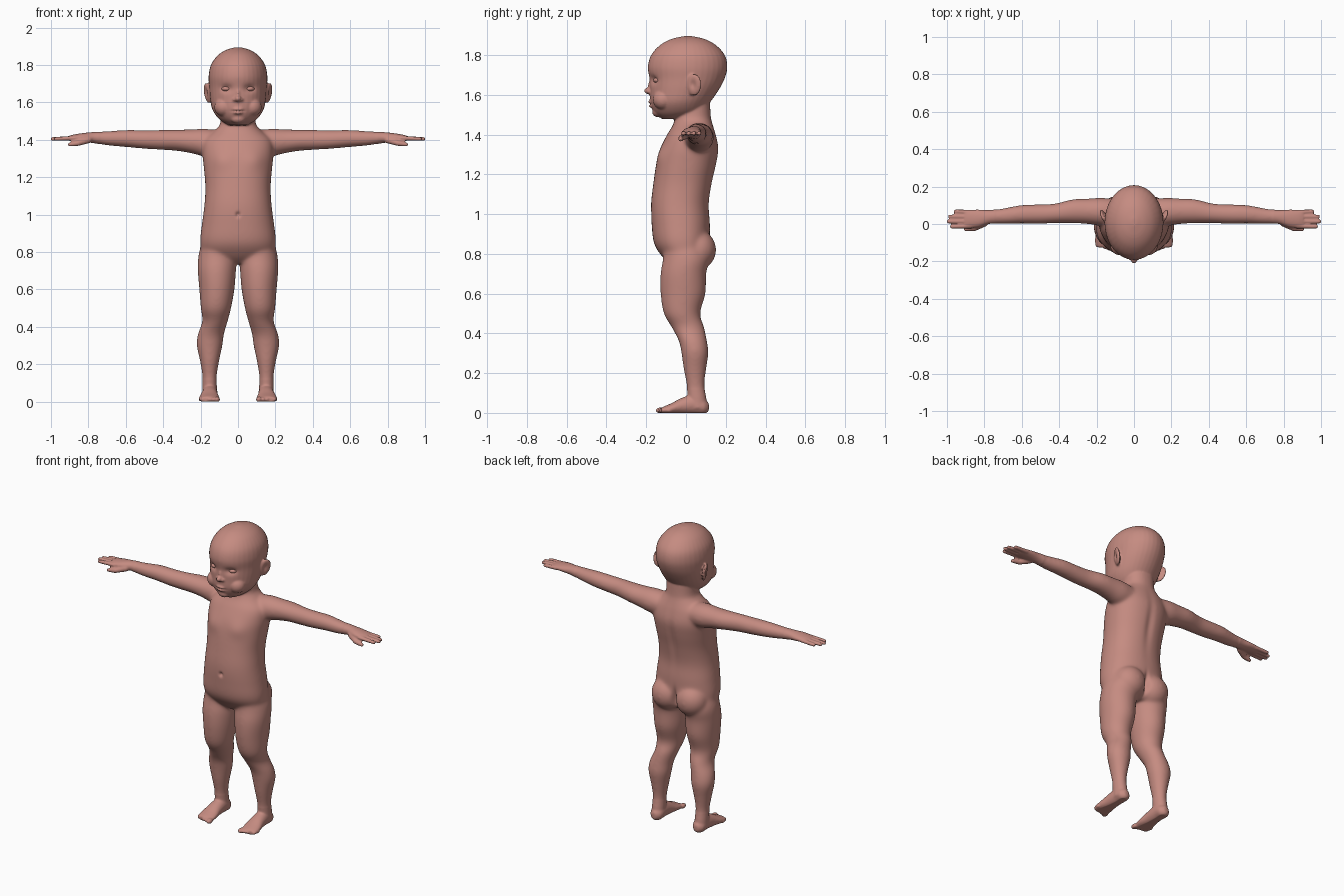
import bpy, bmesh, math
from mathutils import Vector, Matrix, Euler

cube = bpy.data.objects.get("Cube")
if cube:
    bpy.data.objects.remove(cube, do_unlink=True)

skin = bpy.data.materials.new("skin")
skin.use_nodes = True
skin_colour = (0.56, 0.26, 0.22, 1)
skin.diffuse_color = skin_colour
skin.node_tree.nodes["Principled BSDF"].inputs["Base Color"].default_value = skin_colour

bm = bmesh.new()
SIDES = (1, -1)


def catmull(p0, p1, p2, p3, t):
    """Smooth interpolation between two stations of a loft."""
    return [0.5 * (2 * b + (c - a) * t + (2 * a - 5 * b + 4 * c - d) * t * t
                   + (3 * b - a - 3 * c + d) * t ** 3)
            for a, b, c, d in zip(p0, p1, p2, p3)]


def loft(axis, stations, side=1, square=1.0, segments=36, steps=5):
    """Skin rounded rings; a station is (position, centre a, centre b, radius a, radius b)."""
    n = len(stations)
    path = []
    for i in range(n - 1):
        near = [stations[min(max(i + k, 0), n - 1)] for k in (-1, 0, 1, 2)]
        path += [catmull(*near, s / steps) for s in range(steps)]
    path.append(stations[-1])
    rings = []
    for pos, ca, cb, ra, rb in path:
        ring = []
        for k in range(segments):
            ang = math.tau * k / segments
            c, s = math.cos(ang), math.sin(ang)
            a = ca + ra * math.copysign(abs(c) ** square, c)
            b = cb + rb * math.copysign(abs(s) ** square, s)
            x, y, z = {"x": (pos, a, b), "y": (a, pos, b), "z": (a, b, pos)}[axis]
            ring.append(bm.verts.new((x * side, y, z)))
        rings.append(ring)
    for low, high in zip(rings, rings[1:]):
        for k in range(segments):
            j = (k + 1) % segments
            bm.faces.new((low[k], low[j], high[j], high[k]))
    bm.faces.new(rings[0])
    bm.faces.new(rings[-1])


def blob(centre, radii, turn=(0, 0, 0), target=None):
    """Ellipsoid."""
    matrix = Matrix.LocRotScale(Vector(centre), Euler(turn), Vector(radii))
    bmesh.ops.create_uvsphere(target or bm, u_segments=24, v_segments=16, radius=1, matrix=matrix)


def digit(start, end, r1, r2):
    """Tapered finger with round ends."""
    start, end = Vector(start), Vector(end)
    way = end - start
    matrix = Matrix.Translation((start + end) / 2) @ way.to_track_quat("Z", "Y").to_matrix().to_4x4()
    bmesh.ops.create_cone(bm, cap_ends=True, segments=16, radius1=r1, radius2=r2,
                          depth=way.length, matrix=matrix)
    blob(start, (r1,) * 3)
    blob(end, (r2,) * 3)


# Trunk and neck
loft("z", [(z, 0, y, rx, ry) for z, y, rx, ry in (
    (.74, 0, .10, .07), (.78, 0, .185, .115), (.85, -.02, .203, .14), (.95, -.026, .193, .147),
    (1.05, -.03, .18, .146), (1.15, -.017, .175, .148), (1.25, .002, .183, .152),
    (1.33, .018, .19, .147), (1.4, .028, .18, .123), (1.45, .035, .125, .1),
    (1.49, .035, .095, .09), (1.58, .035, .092, .085))], square=.9)

# Skull and jaw
loft("z", [(z, 0, y, rx, ry) for z, y, rx, ry in (
    (1.478, -.06, .05, .06), (1.51, -.04, .1, .12), (1.56, -.03, .136, .15),
    (1.62, -.01, .149, .172), (1.68, .005, .154, .189), (1.74, .008, .157, .2),
    (1.8, .01, .145, .185), (1.85, .01, .11, .14), (1.88, .01, .065, .085),
    (1.895, .01, .015, .02))])

# Chin, lips and nose
blob((0, -.14, 1.513), (.04, .03, .026))
blob((0, -.172, 1.563), (.032, .019, .01))
blob((0, -.17, 1.545), (.028, .018, .01))
blob((0, -.187, 1.62), (.018, .024, .017))
blob((0, -.172, 1.645), (.012, .02, .032))

for side in SIDES:
    # Cheek, nostril wing and ear
    blob((side * .075, -.115, 1.575), (.052, .052, .05))
    blob((side * .018, -.18, 1.614), (.011, .014, .01))
    blob((side * .162, .04, 1.65), (.013, .04, .056), (-.15, side * .15, -side * .4))

    # Buttock
    blob((side * .085, .06, .82), (.1, .092, .1))

    # Arm and palm
    loft("x", [
        (.08, .06, 1.385, .07, .06), (.17, .065, 1.385, .075, .074), (.25, .068, 1.392, .068, .064),
        (.33, .068, 1.398, .064, .057), (.42, .057, 1.4, .053, .053), (.5, .053, 1.402, .052, .05),
        (.6, .052, 1.407, .05, .046), (.7, .042, 1.408, .042, .038), (.77, .038, 1.412, .037, .03),
        (.83, .03, 1.412, .047, .024), (.88, .028, 1.41, .048, .018), (.905, .027, 1.408, .044, .013),
    ], side)

    # Fingers, from little to index, then thumb
    for y, tip in zip((.064, .039, .014, -.011), (.955, .985, .992, .975)):
        digit((side * .87, y, 1.409), (side * tip, y * 1.08 - .002, 1.405), .0125, .0105)
    digit((side * .8, .004, 1.4), (side * .855, -.024, 1.382), .019, .015)
    digit((side * .855, -.024, 1.382), (side * .9, -.028, 1.375), .015, .011)

    # Leg
    loft("z", [
        (.86, .1, -.01, .09, .1), (.78, .11, 0, .102, .115), (.7, .113, -.013, .102, .115),
        (.6, .113, -.015, .094, .113), (.5, .118, -.02, .081, .092), (.43, .123, .01, .068, .082),
        (.36, .145, .035, .07, .071), (.3, .152, .045, .069, .068), (.22, .152, .045, .052, .057),
        (.14, .152, .048, .039, .045), (.08, .152, .055, .039, .047), (.03, .152, .06, .04, .05),
    ], side)

    # Foot
    loft("y", [
        (.115, .15, .035, .015, .02), (.09, .15, .038, .038, .038), (.04, .15, .048, .041, .048),
        (-.02, .152, .04, .045, .04), (-.07, .154, .028, .053, .028), (-.11, .155, .02, .053, .019),
        (-.125, .155, .018, .045, .014),
    ], side)

    # Toes, big toe on the inner side
    for i in range(5):
        r = .016 if i == 0 else .0125 - .0005 * i
        blob((side * (.112 + .022 * i), -.127 + .005 * i * i / 2, .018), (r, r * 1.6, r))

bmesh.ops.recalc_face_normals(bm, faces=bm.faces)
mesh = bpy.data.meshes.new("body")
bm.to_mesh(mesh)
bm.free()
body = bpy.data.objects.new("body", mesh)
bpy.context.collection.objects.link(body)

# Fuse all parts into one continuous skin
fuse = body.modifiers.new("fuse", "REMESH")
fuse.mode = "VOXEL"
fuse.voxel_size = .0058
soften = body.modifiers.new("soften", "SMOOTH")
soften.factor = .5
soften.iterations = 4
bpy.context.view_layer.update()
fused = bpy.data.meshes.new_from_object(body.evaluated_get(bpy.context.evaluated_depsgraph_get()))
body.modifiers.clear()
body.data = fused

bm = bmesh.new()
bm.from_mesh(fused)

# Blend the joins of trunk and limbs, leaving face, hands and feet crisp
plain = [v for v in bm.verts if abs(v.co.x) < .74 and .12 < v.co.z < 1.47]
for _ in range(22):
    bmesh.ops.smooth_vert(bm, verts=plain, factor=.5,
                          use_axis_x=True, use_axis_y=True, use_axis_z=True)


def push(centre, radii, move):
    """Soft sculpting stroke."""
    (cx, cy, cz), (rx, ry, rz), move = centre, radii, Vector(move)
    for v in bm.verts:
        x, y, z = v.co
        if abs(z - cz) < 3 * rz and abs(x - cx) < 3 * rx and abs(y - cy) < 3 * ry:
            d = ((x - cx) / rx) ** 2 + ((y - cy) / ry) ** 2 + ((z - cz) / rz) ** 2
            v.co += move * math.exp(-d)


# Navel, mouth line, spine and cleft
push((0, -.17, 1.0), (.011, .03, .013), (0, .014, 0))
push((0, -.18, 1.554), (.03, .03, .005), (0, .008, 0))
push((0, .15, 1.2), (.025, .05, .16), (0, -.009, 0))
push((0, .14, .81), (.014, .07, .06), (0, -.03, 0))
for side in SIDES:
    # Eye socket, ear hollow and chest
    push((side * .062, -.165, 1.674), (.032, .04, .02), (0, .016, 0))
    push((side * .175, .035, 1.652), (.02, .015, .024), (-side * .01, 0, 0))
    push((side * .09, -.13, 1.29), (.06, .05, .05), (0, -.009, 0))

# Flat soles
for v in bm.verts:
    v.co.z = max(v.co.z, .006) - .006 if v.co.z < .05 else v.co.z - .006 * max(0, (.15 - v.co.z) / .1)
bm.to_mesh(fused)
bm.free()

# Eyes
parts = [body]
for side, name in zip(SIDES, ("left_eye", "right_eye")):
    eye_bm = bmesh.new()
    blob((side * .063, -.142, 1.673), (.025, .022, .014), (0, 0, side * .3), eye_bm)
    eye_mesh = bpy.data.meshes.new(name)
    eye_bm.to_mesh(eye_mesh)
    eye_bm.free()
    eye = bpy.data.objects.new(name, eye_mesh)
    bpy.context.collection.objects.link(eye)
    parts.append(eye)

for part in parts:
    part.data.materials.clear()
    part.data.materials.append(skin)
    part.data.shade_smooth()
